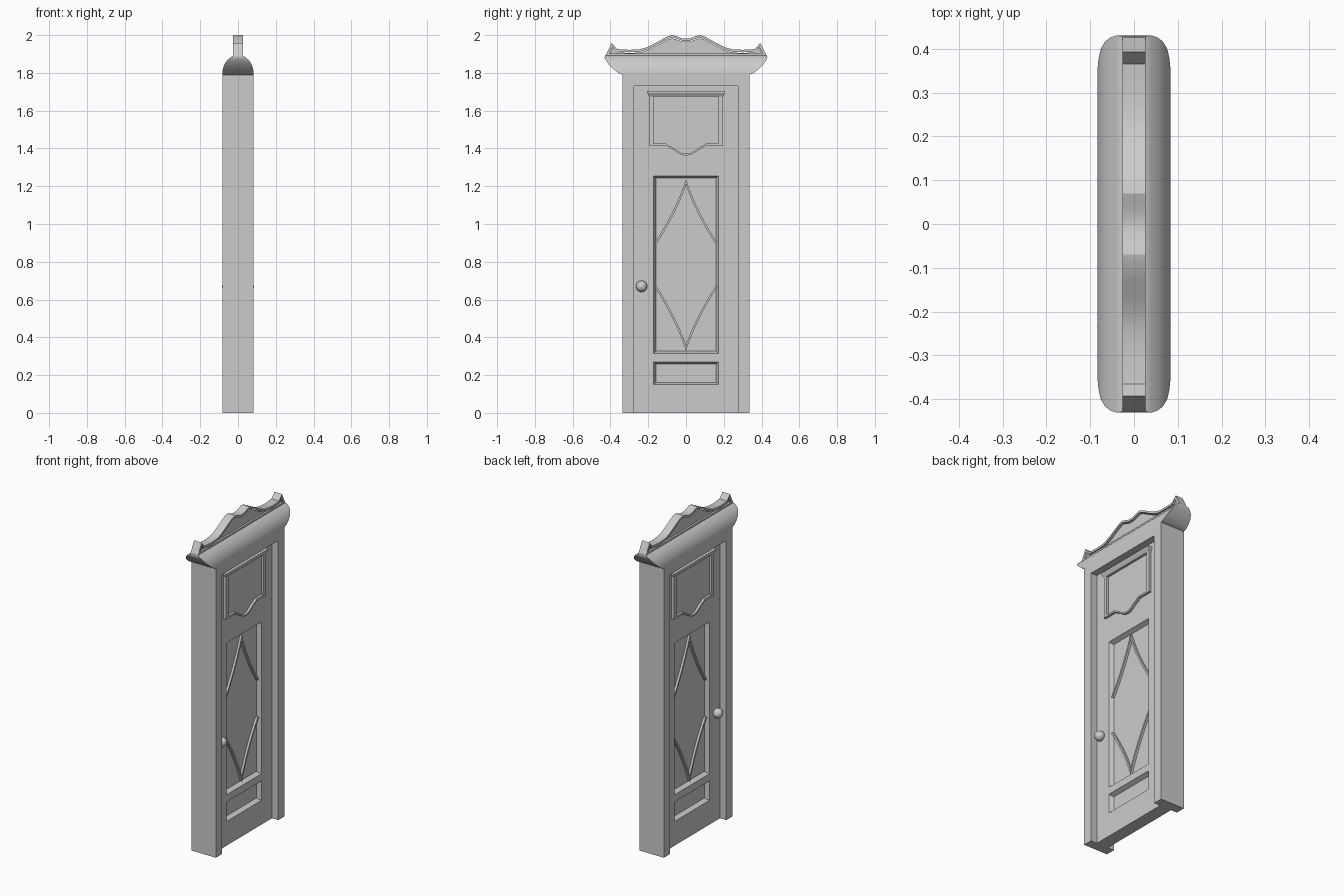
import bpy, bmesh, math

if "Cube" in bpy.data.objects:
    bpy.data.objects.remove(bpy.data.objects["Cube"])


def finish(name, bm, mirror=False, smooth=None):
    bmesh.ops.recalc_face_normals(bm, faces=bm.faces)
    me = bpy.data.meshes.new(name)
    bm.to_mesh(me)
    bm.free()
    ob = bpy.data.objects.new(name, me)
    bpy.context.collection.objects.link(ob)
    bpy.ops.object.select_all(action='DESELECT')
    bpy.context.view_layer.objects.active = ob
    ob.select_set(True)
    if smooth:
        bpy.ops.object.shade_smooth_by_angle(angle=math.radians(smooth))
    if mirror:
        ob.modifiers.new("both_sides", 'MIRROR')
    return ob


def loft(name, rings, **kw):
    """Skin a list of closed rings of (x, y, z) points and cap both ends."""
    bm = bmesh.new()
    vs = [[bm.verts.new(p) for p in r] for r in rings]
    n = len(vs[0])
    for a, b in zip(vs, vs[1:]):
        for i in range(n):
            j = (i + 1) % n
            bm.faces.new((a[i], a[j], b[j], b[i]))
    bm.faces.new(vs[0])
    bm.faces.new(vs[-1])
    return finish(name, bm, **kw)


def strip(name, outer, inner, x0, x1, closed=False, **kw):
    """Flat moulding between two (y, z) lines, x0..x1 thick."""
    bm = bmesh.new()
    rs = [[bm.verts.new(p) for p in ((x0, *o), (x1, *o), (x1, *i), (x0, *i))]
          for o, i in zip(outer, inner)]
    for a, b in zip(rs, rs[1:] + rs[:1] if closed else rs[1:]):
        for k in range(4):
            m = (k + 1) % 4
            bm.faces.new((a[k], a[m], b[m], b[k]))
    if not closed:
        bm.faces.new(rs[0])
        bm.faces.new(rs[-1])
    return finish(name, bm, **kw)


def both(half):
    """Reflect a centre-to-edge list of (y, z) into a full line."""
    return [(-y, z) for y, z in reversed(half) if y > 0] + half


def rect_x(x, y, z0, z1):
    return [(x, -y, z0), (x, y, z0), (x, y, z1), (x, -y, z1)]


def rect_z(z, w, y, w0=None):
    w0 = -w if w0 is None else w0
    return [(w0, -y, z), (w, -y, z), (w, y, z), (w0, y, z)]


# Door frame
strip("door_frame", both([(0, 1.79), (0.335, 1.79), (0.335, 0)]),
      both([(0, 1.73), (0.275, 1.73), (0.275, 0)]), -0.083, 0.083)

# Door slab with bevelled sunk panels on both faces
door = loft("door", [rect_x(-0.04, 0.275, 0, 1.73), rect_x(0.04, 0.275, 0, 1.73)])
cutters = []
for z0, z1 in ((0.15, 0.27), (0.315, 1.255)):
    for s in (1, -1):
        c = loft("panel_cutter", [rect_x(s * x, 0.172 + d, z0 - d, z1 + d)
                                  for x, d in ((0.013, -0.012), (0.04 + 0.0225, 0.01))])
        c.hide_render = True
        m = door.modifiers.new("panel", 'BOOLEAN')
        m.operation, m.object, m.solver = 'DIFFERENCE', c, 'EXACT'
        cutters.append(c)
bpy.context.view_layer.objects.active = door
for m in list(door.modifiers):
    bpy.ops.object.modifier_apply(modifier=m.name)
for c in cutters:
    bpy.data.objects.remove(c)

# Pointed arch beads in the tall panel
N = 10
for label, tip, end in (("upper", 1.235, 0.9), ("lower", 0.33, 0.665)):
    for side in (1, -1):
        line = []
        for i in range(N + 1):
            t = i / N
            y = 0.165 * t - 0.05 * t * (1 - t)
            line.append((side * y, tip + (end - tip) * t))
        inner = [(y - side * 0.010 if i else 0, z + (0.004 if end > tip else -0.004))
                 for i, (y, z) in enumerate(line)]
        strip(label + "_bead", line, inner, 0.012, 0.027, mirror=True)

# Raised moulding of the top panel with a drooping lower edge
droop = [(0, 1.362), (0.025, 1.366), (0.05, 1.380), (0.075, 1.398), (0.088, 1.402), (0.105, 1.415)]
outer = both(droop + [(0.197, 1.415), (0.197, 1.695)])
inner = both([(y, z + 0.011) for y, z in droop] + [(0.173, 1.426), (0.173, 1.675)])
strip("top_panel_moulding", outer, inner, 0.038, 0.055, closed=True, mirror=True)

# Small ledge over the top panel
loft("top_panel_ledge", [rect_z(z, w, y, 0.038) for z, w, y in
                         ((1.676, 0.055, 0.197), (1.694, 0.066, 0.206), (1.703, 0.066, 0.206))],
     mirror=True)

# Rounded cornice, narrowing in depth while flaring sideways
loft("cornice", [rect_z(z, w, y) for z, w, y in
                 ((1.79, 0.083, 0.335), (1.80, 0.083, 0.358), (1.815, 0.081, 0.378),
                  (1.835, 0.076, 0.400), (1.855, 0.066, 0.417), (1.870, 0.054, 0.426),
                  (1.882, 0.040, 0.431), (1.892, 0.026, 0.428))], smooth=40)

# Wavy crest: rim moulding, thinner field and base fillet
wave = [(0, 1.982), (0.02, 1.983), (0.045, 1.992), (0.07, 2.0), (0.095, 1.994), (0.13, 1.976),
        (0.165, 1.956), (0.205, 1.936), (0.245, 1.925), (0.30, 1.922), (0.365, 1.926)]
rim = both(wave + [(0.393, 1.959), (0.43, 1.885)])
rim_in = both([(y, z - 0.013) for y, z in wave] + [(0.388, 1.938), (0.41, 1.890)])
strip("crest_rim", rim, rim_in, -0.026, 0.026, smooth=30)
strip("crest_field", [(y, z - 0.004) for y, z in rim_in], [(y, 1.88) for y, z in rim_in],
      -0.014, 0.014)
loft("crest_base", [rect_z(1.885, 0.026, 0.42), rect_z(1.903, 0.026, 0.412)])

# Round knobs on both faces
bm = bmesh.new()
bmesh.ops.create_uvsphere(bm, u_segments=24, v_segments=14, radius=0.03)
bmesh.ops.translate(bm, verts=bm.verts, vec=(0.054, -0.235, 0.67))
finish("knob", bm, mirror=True, smooth=60)
